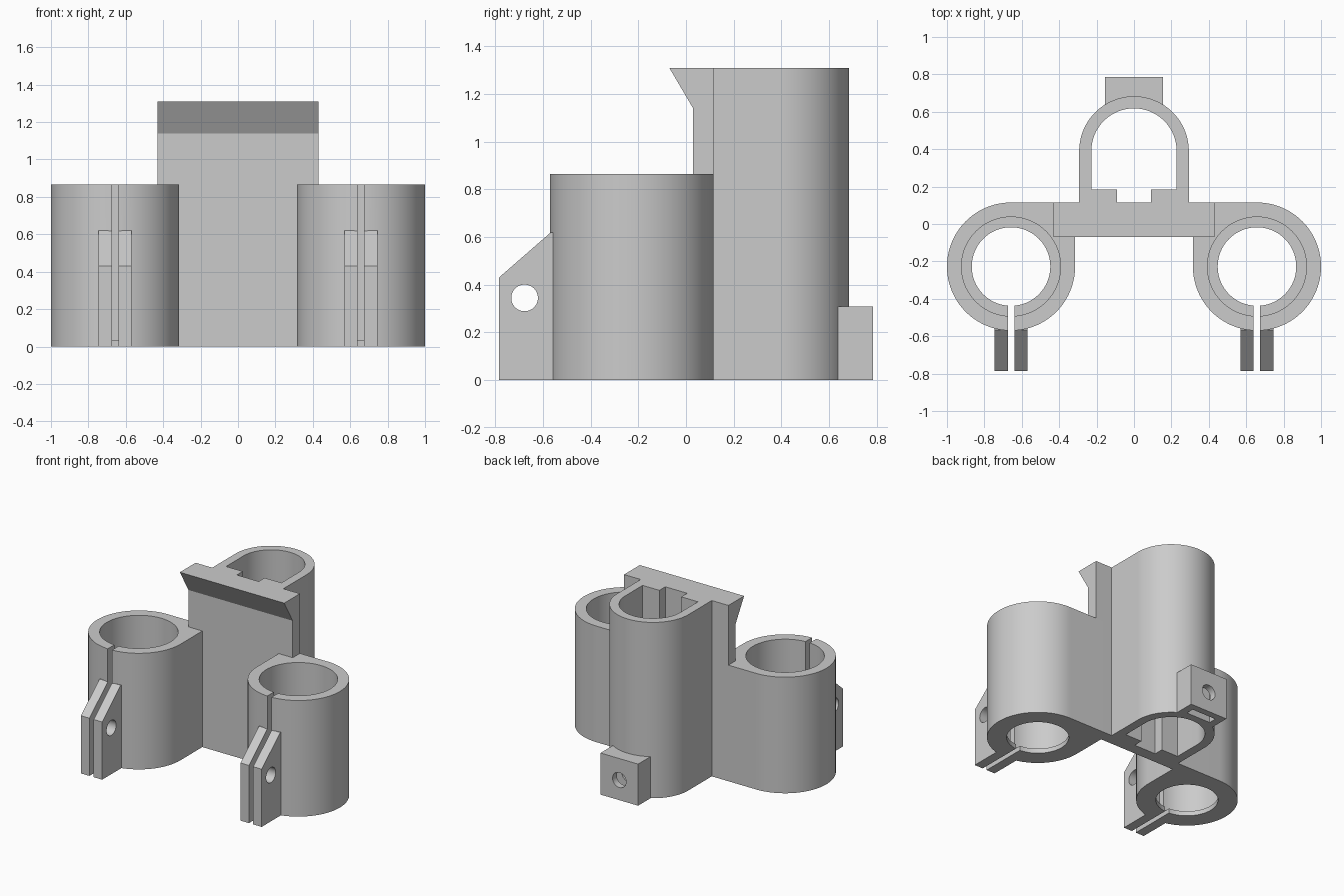
import bpy, bmesh, math
from mathutils import Matrix

cube = bpy.data.objects.get("Cube")
if cube:
    bpy.data.objects.remove(cube)

grey = bpy.data.materials.new("plain grey")
grey.use_nodes = True
COLOR = (0.6, 0.6, 0.6, 1)
grey.diffuse_color = COLOR
grey.node_tree.nodes["Principled BSDF"].inputs["Base Color"].default_value = COLOR

CLAMP_H, TOP_H = 0.865, 1.31
CX, CY, R = 0.6575, -0.2275, 0.3425      # clamp ring centre and radius
BACK = CY + R                            # back face of plate and clamps
TUBE_Y = 0.39                            # centre of the rear tube arc


def arc(cx, cy, r, start, end, n=48):
    """Points along an arc, angles in degrees."""
    angles = [math.radians(start + (end - start) * i / n) for i in range(n + 1)]
    return [(cx + r * math.cos(a), cy + r * math.sin(a)) for a in angles]


def prism(name, points, low, high, axis="z"):
    """Extrude a closed 2D outline; axis x reads points as (y, z)."""
    bm = bmesh.new()
    place = (lambda p: (p[0], p[1], low)) if axis == "z" else (lambda p: (low, p[0], p[1]))
    face = bm.faces.new([bm.verts.new(place(p)) for p in points])
    new = bmesh.ops.extrude_face_region(bm, geom=[face])["geom"]
    d = high - low
    bmesh.ops.translate(bm, verts=[g for g in new if isinstance(g, bmesh.types.BMVert)],
                        vec=(0, 0, d) if axis == "z" else (d, 0, 0))
    bmesh.ops.recalc_face_normals(bm, faces=bm.faces)
    return add(name, bm)


def add(name, bm):
    mesh = bpy.data.meshes.new(name)
    bm.to_mesh(mesh)
    bm.free()
    mesh.materials.append(grey)
    obj = bpy.data.objects.new(name, mesh)
    bpy.context.collection.objects.link(obj)
    return obj


def box(name, x0, x1, y0, y1, z0, z1):
    return prism(name, [(x0, y0), (x1, y0), (x1, y1), (x0, y1)], z0, z1)


def rod(name, center, r, length, axis, n=32):
    bm = bmesh.new()
    bmesh.ops.create_cone(bm, cap_ends=True, segments=n, radius1=r, radius2=r, depth=length)
    turn = {"z": Matrix(), "x": Matrix.Rotation(math.pi / 2, 4, "Y"),
            "y": Matrix.Rotation(math.pi / 2, 4, "X")}[axis]
    bm.transform(Matrix.Translation(center) @ turn)
    return add(name, bm)


def combine(target, tools, operation="DIFFERENCE"):
    """Apply booleans in turn, then discard the tools."""
    for tool in tools:
        mod = target.modifiers.new("boolean", "BOOLEAN")
        mod.operation, mod.solver, mod.object = operation, "EXACT", tool
        bpy.context.view_layer.objects.active = target
        bpy.ops.object.modifier_apply(modifier=mod.name)
        bpy.data.objects.remove(tool)


parts = []

# Two split clamps with ears, mirrored left and right
for side, label in ((1, "left"), (-1, "right")):
    outline = arc(CX, CY, R, 90, -180, 108) + [(CX - R, BACK)]
    clamp = prism(label + "_clamp", [(side * x, y) for x, y in outline], 0, CLAMP_H)
    x = side * CX
    ear = prism("ear", [(-0.785, 0), (-0.5, 0), (-0.5, 0.62), (-0.567, 0.62), (-0.785, 0.43)],
                x - 0.0875, x + 0.0875, "x")
    combine(clamp, [ear], "UNION")
    combine(clamp, [
        rod("bore", (x, CY, 0.535), 0.265, 1, "z", 96),
        rod("lip_bore", (x, CY, 0), 0.21, 0.4, "z", 96),
        box("split", x - 0.0175, x + 0.0175, -0.9, CY, -0.1, 1),
        rod("bolt_hole", (x, -0.677, 0.345), 0.056, 0.4, "x"),
    ])
    parts.append(clamp)

# Back plate with a flared hook along its top edge
parts.append(prism("back_plate", [(0.03, 0), (BACK, 0), (BACK, TOP_H), (-0.07, TOP_H), (0.03, 1.14)],
                   -0.43, 0.43, "x"))

# Rear tube with a rounded back, its square boss and the keyed bore
tube = prism("rear_tube", [(0.293, BACK)] + arc(0, TUBE_Y, 0.293, 0, 180, 72) + [(-0.293, BACK)],
             0, TOP_H)
combine(tube, [box("boss", -0.155, 0.155, 0.6, 0.785, 0, 0.31)], "UNION")
bore = ([(-0.09, 0.185), (-0.09, 0.05), (0.09, 0.05), (0.09, 0.185), (0.228, 0.185)]
        + arc(0, TUBE_Y, 0.228, 0, 180, 72) + [(-0.228, 0.185)])
combine(tube, [
    prism("keyed_bore", bore, -0.1, 1.5),
    rod("screw_hole", (0, 0.7, 0.15), 0.056, 0.4, "y"),
    box("nut_slot", -0.1, 0.1, 0.675, 0.735, -0.1, 0.25),
])
parts.append(tube)

# Smooth the round walls, keep edges crisp
for obj in parts:
    bpy.ops.object.select_all(action="DESELECT")
    obj.select_set(True)
    bpy.context.view_layer.objects.active = obj
    bpy.ops.object.shade_smooth_by_angle(angle=math.radians(30))
